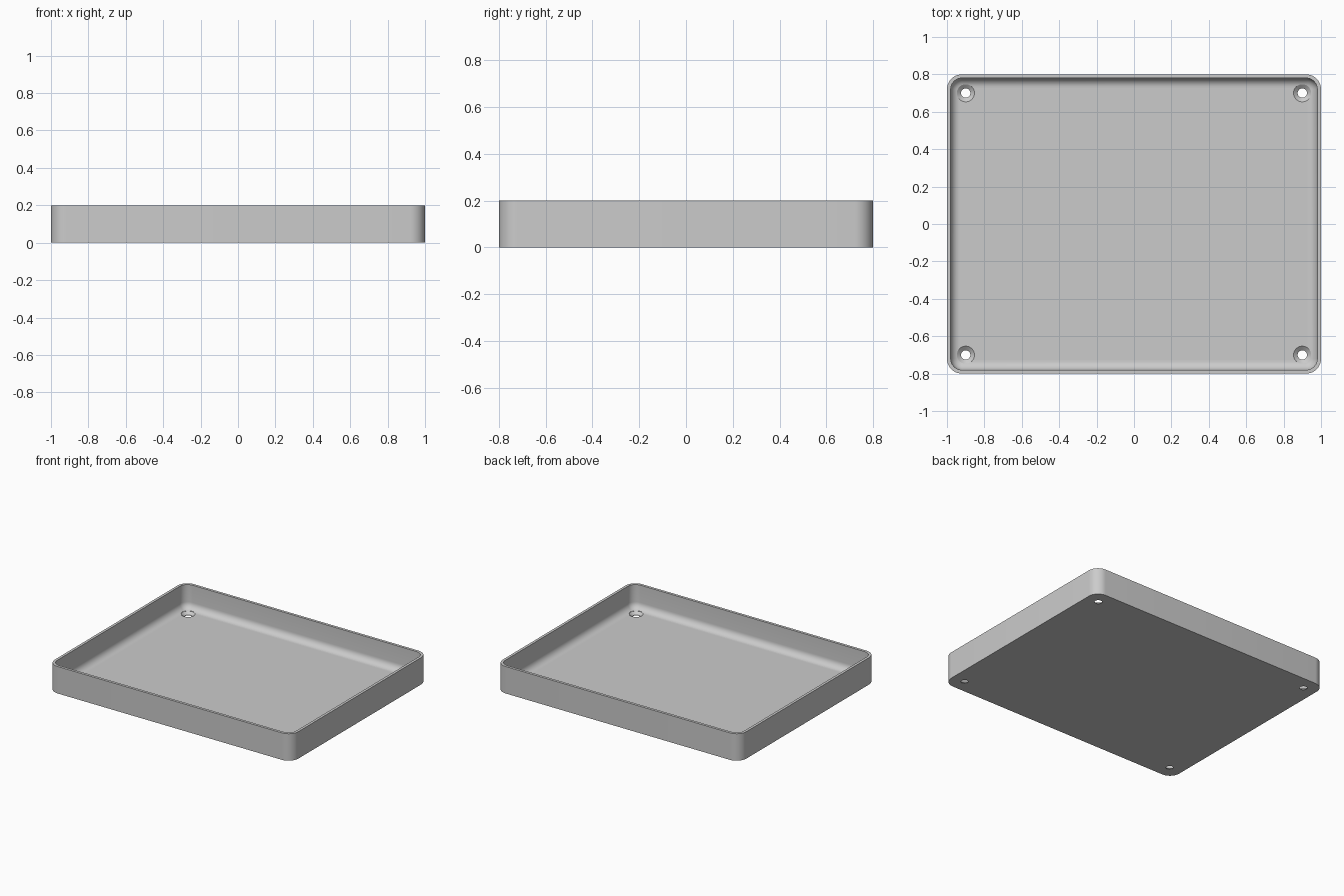
import bpy, bmesh, math

if "Cube" in bpy.data.objects:
    bpy.data.objects.remove(bpy.data.objects["Cube"])

HALF_X, HALF_Y, HEIGHT = 1.0, 0.8, 0.2
CORNER, WALL, FLOOR, FILLET = 0.08, 0.02, 0.022, 0.05
HOLE_X, HOLE_Y = 0.9, 0.7

grey = bpy.data.materials.new("plain grey")
grey.use_nodes = True
colour = (0.6, 0.6, 0.6, 1)
grey.diffuse_color = colour
grey.node_tree.nodes["Principled BSDF"].inputs["Base Color"].default_value = colour


def rounded_ring(inset, z, steps=10):
    """Rounded rectangle outline, moved inwards by inset."""
    cx, cy, r = HALF_X - CORNER, HALF_Y - CORNER, CORNER - inset
    points = []
    for quarter, (sx, sy) in enumerate([(1, 1), (-1, 1), (-1, -1), (1, -1)]):
        for i in range(steps + 1):
            a = math.pi / 2 * (quarter + i / steps)
            points.append((sx * cx + r * math.cos(a), sy * cy + r * math.sin(a), z))
    return points


def circle_ring(x, y, r, z, steps=32):
    angles = [2 * math.pi * i / steps for i in range(steps)]
    return [(x + r * math.cos(a), y + r * math.sin(a), z) for a in angles]


def loft(bm, outlines):
    """Skin a stack of outlines and cap both ends."""
    rings = [[bm.verts.new(p) for p in outline] for outline in outlines]
    for low, high in zip(rings, rings[1:]):
        for i in range(len(low)):
            j = (i + 1) % len(low)
            bm.faces.new((low[i], low[j], high[j], high[i]))
    bm.faces.new(rings[0][::-1])
    bm.faces.new(rings[-1])


def finish(bm, name):
    bmesh.ops.recalc_face_normals(bm, faces=bm.faces)
    mesh = bpy.data.meshes.new(name)
    bm.to_mesh(mesh)
    bm.free()
    mesh.materials.append(grey)
    obj = bpy.data.objects.new(name, mesh)
    bpy.context.collection.objects.link(obj)
    return obj


# Tray: outer wall, flat rim, inner wall, fillet down to the floor
outlines = [rounded_ring(0, 0), rounded_ring(0, HEIGHT), rounded_ring(WALL, HEIGHT)]
for i in range(9):
    a = math.pi / 2 * i / 8
    outlines.append(rounded_ring(WALL + FILLET * (1 - math.cos(a)),
                                 FLOOR + FILLET * (1 - math.sin(a))))
bm = bmesh.new()
loft(bm, outlines)
tray = finish(bm, "tray")

# Countersunk screw holes in the four corners
bm = bmesh.new()
for x in (-HOLE_X, HOLE_X):
    for y in (-HOLE_Y, HOLE_Y):
        profile = [(0.025, -0.05), (0.025, 0.004), (0.047, FLOOR), (0.047, 0.1)]
        loft(bm, [circle_ring(x, y, r, z) for r, z in profile])
cutter = finish(bm, "screw_hole_cutter")
cutter.hide_render = True

holes = tray.modifiers.new("screw holes", "BOOLEAN")
holes.operation = "DIFFERENCE"
holes.solver = "EXACT"
holes.object = cutter

bpy.ops.object.select_all(action="DESELECT")
tray.select_set(True)
bpy.context.view_layer.objects.active = tray
bpy.ops.object.modifier_apply(modifier=holes.name)
bpy.data.objects.remove(cutter)
bpy.ops.object.shade_smooth_by_angle(angle=math.radians(30))
